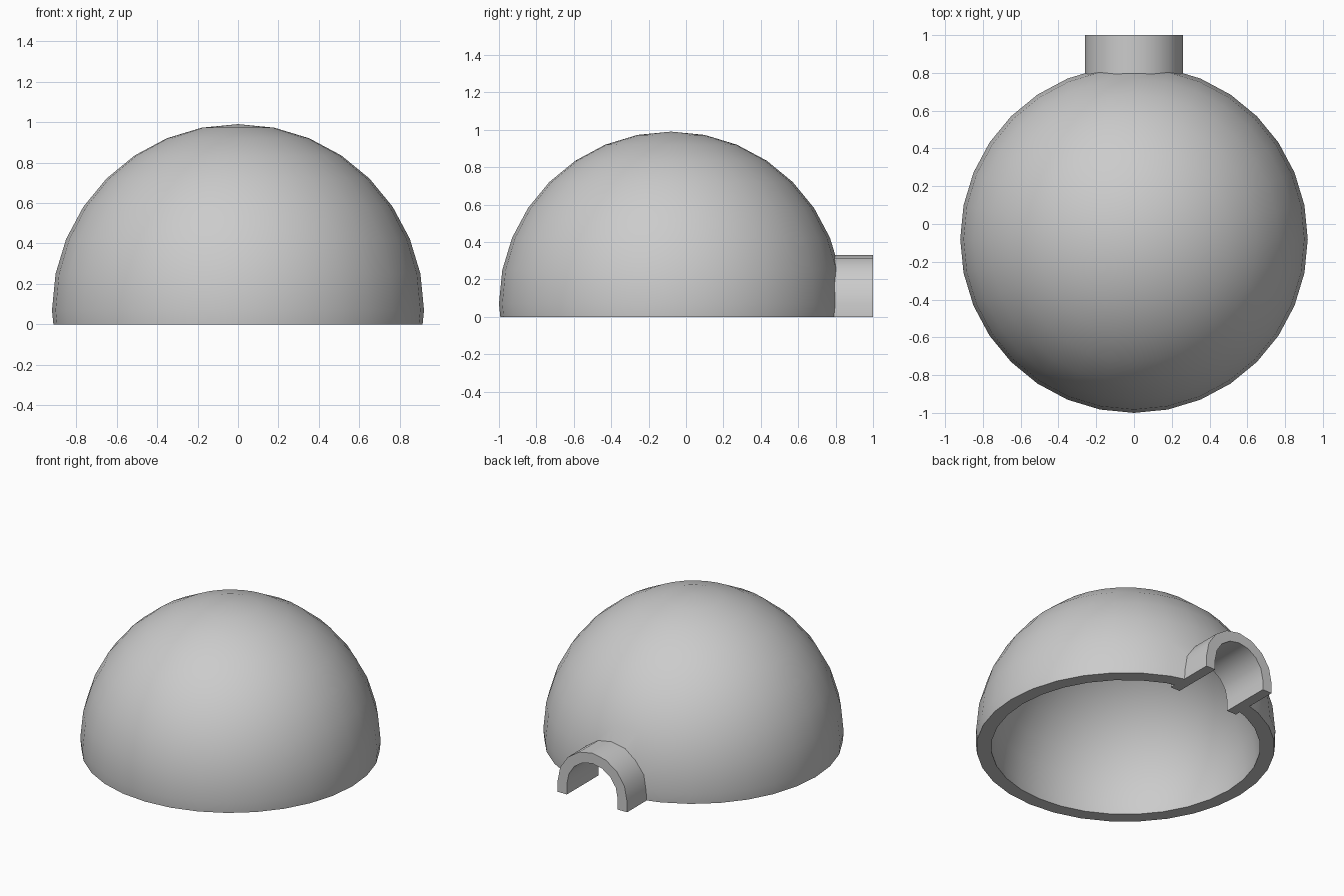
import bpy, bmesh
from math import sin, cos, pi

cube = bpy.data.objects.get("Cube")
if cube:
    bpy.data.objects.remove(cube, do_unlink=True)

BASE = 0.07        # height of the sphere centre and arch centre
DOME_Y = -0.08     # dome centre
OUTER, INNER = 0.92, 0.83
ARCH_OUT, ARCH_IN = 0.26, 0.19

mat = bpy.data.materials.new("plain grey")
mat.use_nodes = True
grey = (0.6, 0.6, 0.6, 1)
mat.diffuse_color = grey
bsdf = mat.node_tree.nodes["Principled BSDF"]
bsdf.inputs["Base Color"].default_value = grey
bsdf.inputs["Roughness"].default_value = 0.8


def make_object(name, bm):
    bmesh.ops.recalc_face_normals(bm, faces=bm.faces)
    mesh = bpy.data.meshes.new(name)
    bm.to_mesh(mesh)
    bm.free()
    mesh.materials.append(mat)
    obj = bpy.data.objects.new(name, mesh)
    bpy.context.collection.objects.link(obj)
    return obj


def select_only(obj):
    bpy.ops.object.select_all(action="DESELECT")
    obj.select_set(True)
    bpy.context.view_layer.objects.active = obj


def quarter_arc(radius):
    """Points from the ground up to the pole."""
    foot = radius - 0.007
    return [(foot, 0)] + [(radius * cos(i * pi / 16), BASE + radius * sin(i * pi / 16))
                          for i in range(9)]


def arch(radius, foot):
    """Arch outline with straight legs down to the foot height."""
    curve = [(radius * cos(i * pi / 8), BASE + radius * sin(i * pi / 8)) for i in range(9)]
    return [(radius, foot)] + curve + [(-radius, foot)]


def extrude_outline(name, outline, y0, y1):
    bm = bmesh.new()
    face = bm.faces.new([bm.verts.new((x, y0, z)) for x, z in outline])
    moved = bmesh.ops.extrude_face_region(bm, geom=[face], use_keep_orig=True)["geom"]
    bmesh.ops.translate(bm, vec=(0, y1 - y0, 0),
                        verts=[v for v in moved if isinstance(v, bmesh.types.BMVert)])
    return make_object(name, bm)


# Hollow dome: outer and inner arcs spun about the vertical axis
bm = bmesh.new()
outer = [bm.verts.new((0, DOME_Y - r, z)) for r, z in quarter_arc(OUTER)]
inner = [bm.verts.new((0, DOME_Y - r, z)) for r, z in quarter_arc(INNER)]
chain = outer[::-1] + inner
edges = [bm.edges.new(pair) for pair in zip(chain, chain[1:])]
bmesh.ops.spin(bm, geom=chain + edges, cent=(0, DOME_Y, 0), axis=(0, 0, 1),
               angle=2 * pi, steps=32, use_merge=True)
bmesh.ops.remove_doubles(bm, verts=bm.verts, dist=0.0005)
dome = make_object("dome", bm)

# Doorway cut through the back wall of the dome
cutter = extrude_outline("doorway_cutter", arch(ARCH_IN + 0.01, -0.1), 0.5, 1.1)
cutter.hide_render = True
cut = dome.modifiers.new("doorway", "BOOLEAN")
cut.operation = "DIFFERENCE"
cut.solver = "EXACT"
cut.object = cutter
select_only(dome)
bpy.ops.object.modifier_apply(modifier=cut.name)
bpy.data.objects.remove(cutter, do_unlink=True)

# Arched entrance tunnel, reaching slightly inside the dome
tunnel = extrude_outline("entrance_tunnel",
                         arch(ARCH_OUT, 0) + arch(ARCH_IN, 0)[::-1], 0.66, 1.0)

for obj in (dome, tunnel):
    select_only(obj)
    bpy.ops.object.shade_smooth_by_angle(angle=pi / 6)
